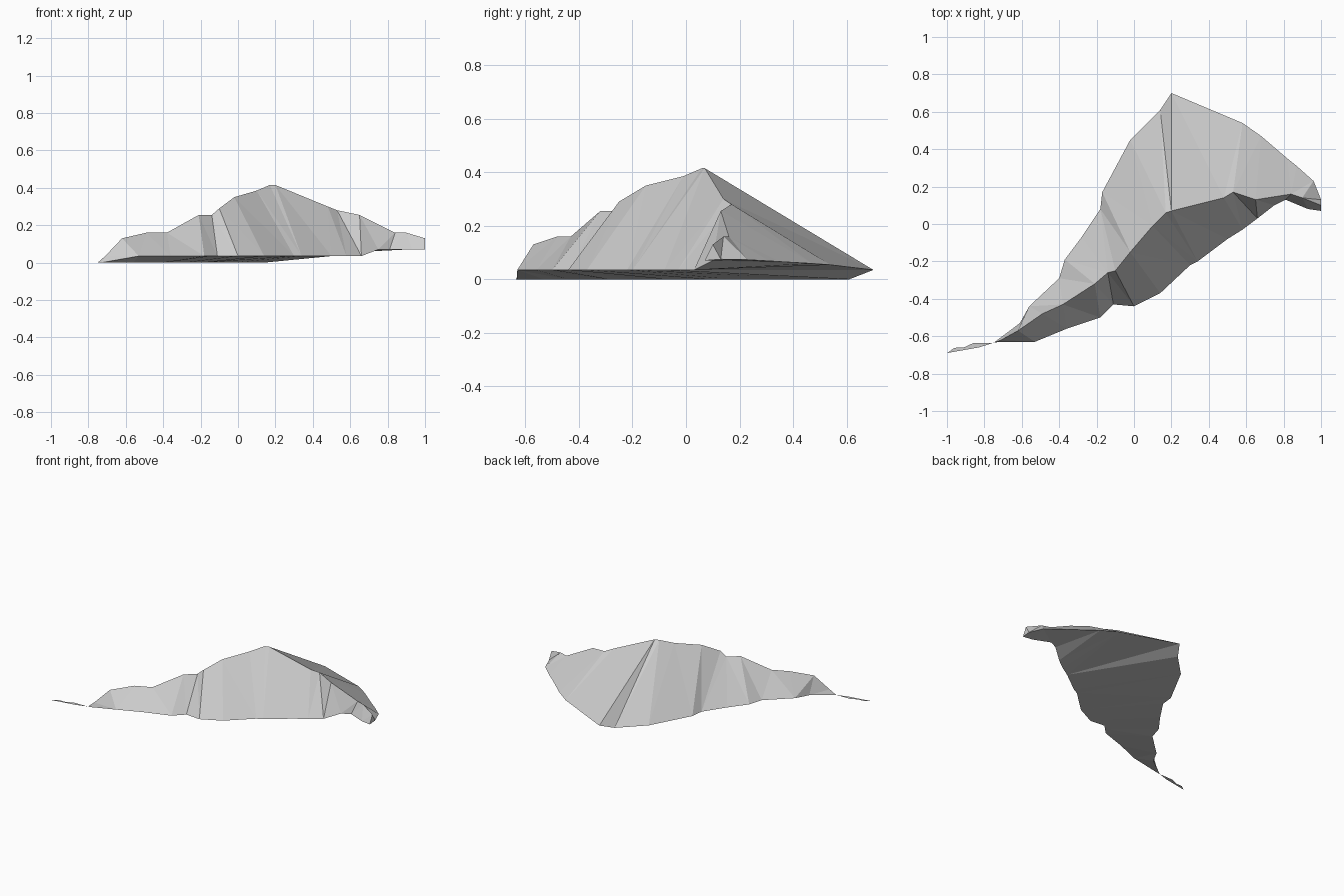
import bpy, bmesh

if "Cube" in bpy.data.objects:
    bpy.data.objects.remove(bpy.data.objects["Cube"])

# Matching stations along the mountain, from the thin tail to the right tip
BACK = [(-.75, -.635), (-.61, -.53), (-.56, -.44), (-.40, -.29), (-.37, -.19),
        (-.28, -.07), (-.18, .08), (-.17, .17), (-.02, .45), (.14, .61), (.20, .70),
        (.58, .54), (.68, .47), (.82, .35), (.87, .31), (.96, .23), (1, .13)]
RIDGE = [(-.71, -.62, .035), (-.62, -.57, .13), (-.49, -.48, .16), (-.38, -.43, .16),
         (-.21, -.32, .255), (-.14, -.26, .255), (-.10, -.25, .29), (-.02, -.15, .35),
         (.10, -.01, .385), (.17, .06, .415), (.20, .07, .415), (.48, .14, .30),
         (.53, .17, .28), (.65, .13, .255), (.84, .16, .16), (.90, .14, .16), (1, .10, .13)]
FRONT = [(-.73, -.632), (-.53, -.63), (-.36, -.56), (-.18, -.50), (-.14, -.46),
         (-.11, -.43), (0, -.44), (.14, -.37), (.30, -.22), (.34, -.20), (.50, -.08),
         (.58, -.03), (.66, .03), (.75, .10), (.81, .13), (.93, .08), (1, .07)]


def back_height(x):
    return 0 if x < .15 else .035 + .04 * (x - .2) / .8


def front_height(x):
    return 0 if x < -.7 else .035 if x < .72 else .07


def make_object(name, bm):
    bmesh.ops.recalc_face_normals(bm, faces=bm.faces)
    mesh = bpy.data.meshes.new(name)
    bm.to_mesh(mesh)
    bm.free()
    bpy.context.collection.objects.link(bpy.data.objects.new(name, mesh))


# Mountain: triangular sections joined into a faceted closed body
bm = bmesh.new()
sections = []
for b, r, f in zip(BACK, RIDGE, FRONT):
    points = [(*b, back_height(b[0])), r, (*f, front_height(f[0]))]
    sections.append([bm.verts.new(p) for p in points])
for s, t in zip(sections, sections[1:]):
    for i in range(3):
        j = (i + 1) % 3
        bm.faces.new((s[i], s[j], t[j], t[i]))
bm.faces.new(sections[0])
bm.faces.new(sections[-1])
bmesh.ops.triangulate(bm, faces=bm.faces[:])
make_object("mountain", bm)

# Tail: flat sliver of ground trailing off to the left
bm = bmesh.new()
outline = [(-1, -.69), (-.83, -.66), (-.75, -.635), (-.86, -.637), (-.91, -.66), (-.96, -.662)]
bm.faces.new([bm.verts.new((x, y, 0)) for x, y in outline])
make_object("ground_tail", bm)
